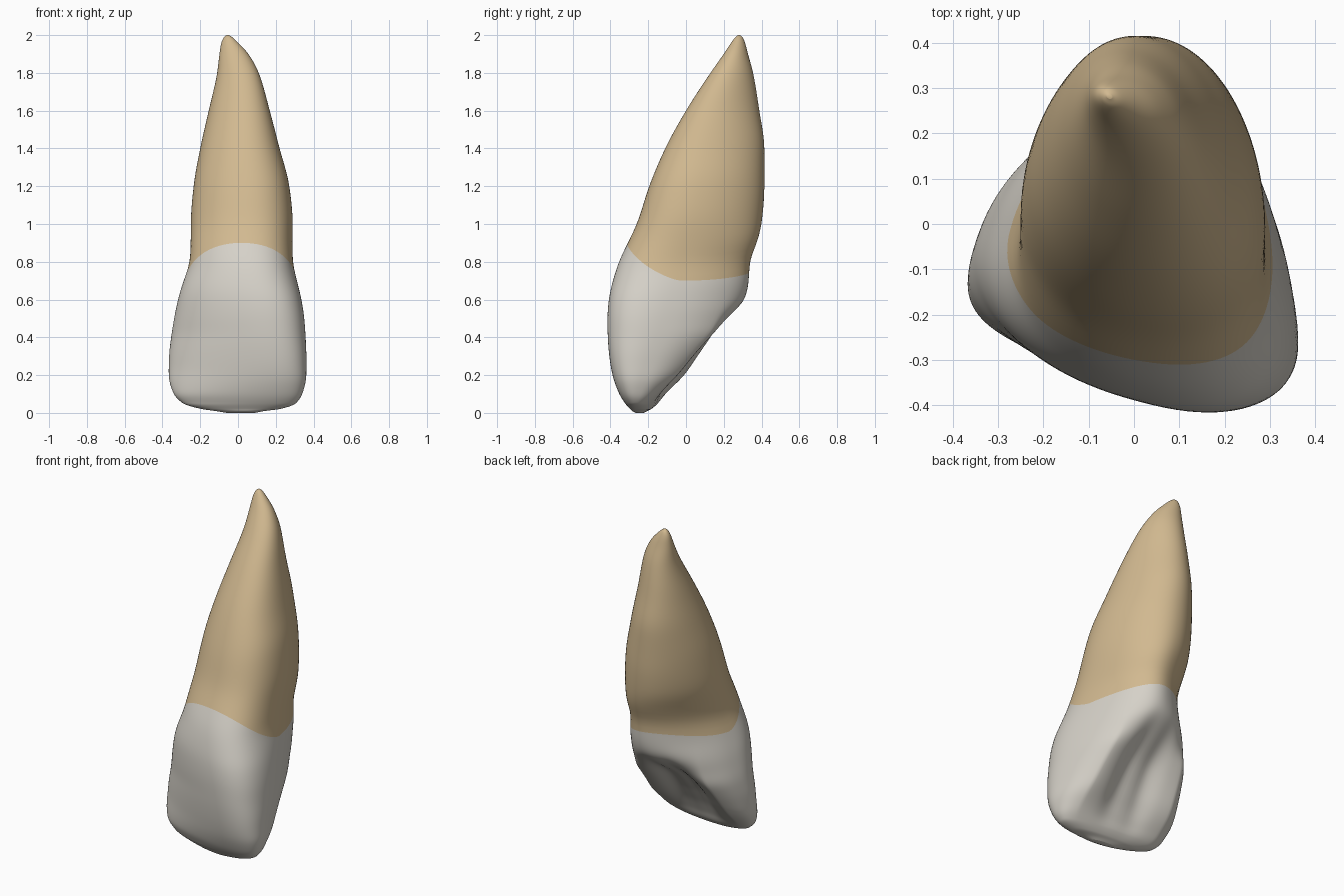
import bpy
import bmesh
from math import sin, cos, acos, pi

if "Cube" in bpy.data.objects:
    bpy.data.objects.remove(bpy.data.objects["Cube"])

SEGS, LEVELS, CROWN_ROWS, ROOT_ROWS = 112, 260, 90, 60

# Outline by height: z, left x, right x, front y, back y
OUTLINE = [
    (0.00, -0.06, 0.09, -0.265, -0.225), (0.01, -0.12, 0.14, -0.285, -0.205),
    (0.02, -0.19, 0.22, -0.295, -0.185), (0.05, -0.29, 0.305, -0.322, -0.15),
    (0.10, -0.34, 0.34, -0.353, -0.11), (0.20, -0.367, 0.362, -0.389, -0.01),
    (0.30, -0.365, 0.362, -0.406, 0.06), (0.40, -0.354, 0.358, -0.414, 0.13),
    (0.50, -0.338, 0.351, -0.416, 0.215), (0.60, -0.318, 0.336, -0.409, 0.312),
    (0.70, -0.288, 0.312, -0.387, 0.332), (0.80, -0.255, 0.29, -0.355, 0.337),
    (0.90, -0.25, 0.288, -0.308, 0.375), (1.00, -0.25, 0.29, -0.26, 0.40),
    (1.20, -0.235, 0.272, -0.195, 0.415), (1.40, -0.20, 0.22, -0.11, 0.415),
    (1.60, -0.155, 0.168, 0.00, 0.388), (1.80, -0.11, 0.11, 0.13, 0.355),
    (1.90, -0.098, 0.055, 0.20, 0.328), (1.96, -0.088, 0.0, 0.24, 0.312),
    (1.99, -0.073, -0.032, 0.262, 0.299), (2.00, -0.06, -0.048, 0.276, 0.286),
]

# Section shape by height:
# z, front twist, back twist, squareness, hollow at the back, narrowing to the back
SHAPE = [
    (0.00, 0.6, 0.4, 2.2, 0.0, 0.0), (0.05, 0.6, 0.3, 2.3, 0.12, 0.0),
    (0.10, 0.55, 0.15, 2.4, 0.32, 0.05), (0.20, 0.52, 0.05, 2.4, 0.5, 0.12),
    (0.40, 0.4, -0.05, 2.35, 0.45, 0.2), (0.50, 0.34, -0.1, 2.3, 0.22, 0.25),
    (0.60, 0.28, -0.15, 2.3, 0.02, 0.26), (0.70, 0.22, -0.22, 2.25, 0.0, 0.23),
    (0.90, 0.15, -0.2, 2.15, 0.0, 0.18), (1.00, 0.15, -0.1, 2.1, 0.0, 0.17),
    (1.40, 0.16, 0.05, 2.05, 0.0, 0.13), (1.80, 0.22, 0.22, 2.0, 0.0, 0.06),
    (2.00, 0.2, 0.2, 2.0, 0.0, 0.0),
]


def smooth_lookup(table, z):
    """Monotone cubic interpolation of every column of a table."""
    i = 0
    while i < len(table) - 2 and z > table[i + 1][0]:
        i += 1
    z0, z1 = table[i][0], table[i + 1][0]
    h = z1 - z0
    t = (z - z0) / h

    def slope(j, c):
        return (table[j + 1][c] - table[j][c]) / (table[j + 1][0] - table[j][0])

    def tangent(j, c):
        if j == 0:
            return slope(0, c)
        if j == len(table) - 1:
            return slope(j - 1, c)
        a, b = slope(j - 1, c), slope(j, c)
        return 2 * a * b / (a + b) if a * b > 0 else 0.0

    out = []
    for c in range(1, len(table[0])):
        p, q = table[i][c], table[i + 1][c]
        m, n = tangent(i, c) * h, tangent(i + 1, c) * h
        out.append((2*t**3 - 3*t*t + 1) * p + (t**3 - 2*t*t + t) * m
                   + (3*t*t - 2*t**3) * q + (t**3 - t*t) * n)
    return out


def spow(a, p):
    return abs(a) ** p * (1 if a >= 0 else -1)


def fit(values, low, high):
    a, b = min(values), max(values)
    return [low + (v - a) / (b - a) * (high - low) for v in values]


def section(z):
    """One horizontal slice, fitted to the outline at that height."""
    left, right, front, back = smooth_lookup(OUTLINE, z)
    twist_front, twist_back, square, hollow, narrow = smooth_lookup(SHAPE, z)
    xs, ys = [], []
    for s in range(SEGS):
        a = 2 * pi * s / SEGS
        u, v = spow(cos(a), 2 / square), spow(sin(a), 2 / square)
        twist = (twist_front * (1 - v) + twist_back * (1 + v)) / 2
        # Hollow between two side ridges, with faint ribs inside it
        window = max(0.0, 1 - (u / 0.82) ** 2) * max(v, 0.0)
        ribs = 1 - 0.06 * cos(u * 11)
        xs.append(u * (1 - narrow * v))
        ys.append(v - twist * u - 1.25 * hollow * window * ribs)
    return list(zip(fit(xs, left, right), fit(ys, front, back)))


slices = [section(1 - cos(pi * i / LEVELS)) for i in range(LEVELS + 1)]

# Even out the slices along the height, away from the two ends
for _ in range(16):
    old = slices
    slices = [ring if i < 28 or i > LEVELS - 20 else
              [((a[0] + 2 * b[0] + c[0]) / 4, (a[1] + 2 * b[1] + c[1]) / 4)
               for a, b, c in zip(old[i - 1], ring, old[i + 1])]
              for i, ring in enumerate(old)]


def surface_point(s, z):
    f = acos(max(-1.0, min(1.0, 1 - z))) / pi * LEVELS
    i = min(int(f), LEVELS - 1)
    t = f - i
    (x0, y0), (x1, y1) = slices[i][s], slices[i + 1][s]
    return (x0 + (x1 - x0) * t, y0 + (y1 - y0) * t, z)


def gum_line(s):
    """Height of the curved border between crown and root."""
    v = sin(2 * pi * s / SEGS)
    return 0.70 + (0.045 * v * v if v > 0 else 0.2 * abs(v) ** 1.2)


def make_material(name, colour):
    mat = bpy.data.materials.new(name)
    mat.diffuse_color = (*colour, 1)
    mat.use_nodes = True
    mat.node_tree.nodes["Principled BSDF"].inputs["Base Color"].default_value = mat.diffuse_color
    return mat


# Tooth: rows follow the gum line so the two colours meet on a clean edge
bm = bmesh.new()
rows = []
for r in range(CROWN_ROWS + ROOT_ROWS + 1):
    ring = []
    for s in range(SEGS):
        g = gum_line(s)
        if r <= CROWN_ROWS:
            z = g * (1 - cos(pi / 2 * r / CROWN_ROWS))
        else:
            z = g + (2 - g) * sin(pi / 2 * (r - CROWN_ROWS) / ROOT_ROWS)
        ring.append(bm.verts.new(surface_point(s, z)))
    rows.append(ring)

for r in range(len(rows) - 1):
    for s in range(SEGS):
        n = (s + 1) % SEGS
        face = bm.faces.new((rows[r][s], rows[r][n], rows[r + 1][n], rows[r + 1][s]))
        face.material_index = 0 if r < CROWN_ROWS else 1
bm.faces.new(rows[0][::-1]).material_index = 0
bm.faces.new(rows[-1]).material_index = 1
for face in bm.faces:
    face.smooth = True

mesh = bpy.data.meshes.new("tooth")
bm.to_mesh(mesh)
bm.free()
mesh.materials.append(make_material("enamel white", (0.67, 0.64, 0.58)))
mesh.materials.append(make_material("root tan", (0.64, 0.485, 0.28)))
tooth = bpy.data.objects.new("tooth", mesh)
bpy.context.collection.objects.link(tooth)
